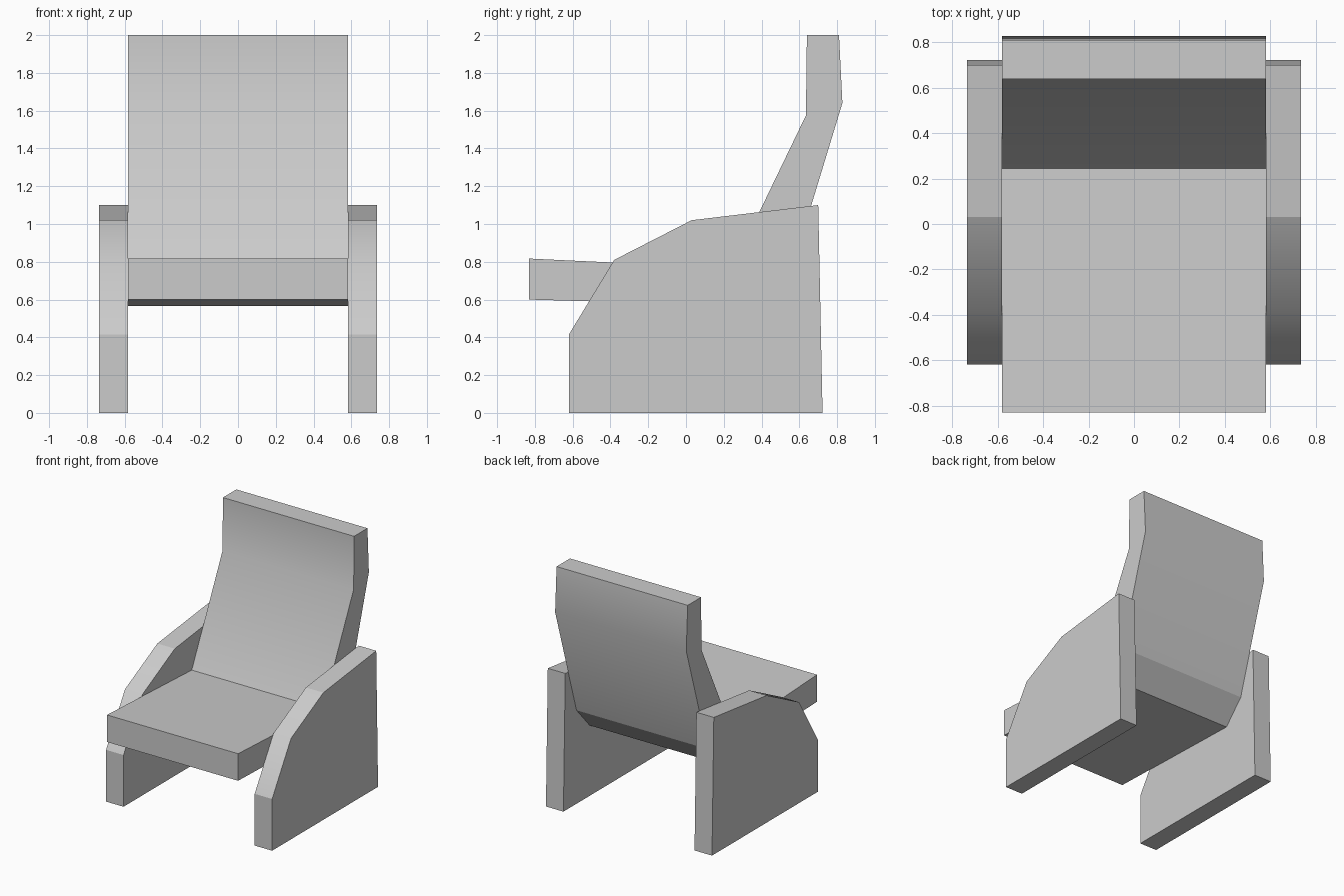
import bpy
import bmesh

cube = bpy.data.objects.get("Cube")
if cube:
    bpy.data.objects.remove(cube, do_unlink=True)

# One plain grey for the whole chair
GREY = (0.6, 0.6, 0.6, 1.0)
mat = bpy.data.materials.new("plain_grey")
mat.use_nodes = True
mat.diffuse_color = GREY
mat.node_tree.nodes["Principled BSDF"].inputs["Base Color"].default_value = GREY


def slab(name, profile, x0, x1, soft):
    """Extrude a side (y, z) profile from x0 to x1; corners in 'soft' shade smoothly."""
    bm = bmesh.new()
    near = [bm.verts.new((x0, y, z)) for y, z in profile]
    far = [bm.verts.new((x1, y, z)) for y, z in profile]
    bm.faces.new(near)
    bm.faces.new(far[::-1])
    n = len(profile)
    for i in range(n):
        j = (i + 1) % n
        bm.faces.new((near[i], far[i], far[j], near[j]))
    bmesh.ops.recalc_face_normals(bm, faces=bm.faces)
    for face in bm.faces:
        face.smooth = True
    for edge in bm.edges:
        edge.smooth = False
    for i in soft:
        bm.edges.get((near[i], far[i])).smooth = True
    mesh = bpy.data.meshes.new(name)
    bm.to_mesh(mesh)
    bm.free()
    mesh.materials.append(mat)
    obj = bpy.data.objects.new(name, mesh)
    bpy.context.collection.objects.link(obj)
    return obj


INNER, OUTER = 0.582, 0.737

# Seat and backrest: one bent cushion
cushion = [
    (-0.83, 0.60), (0.39, 0.565), (0.557, 0.75),   # underside and rear chamfer
    (0.828, 1.64), (0.81, 2.0),                    # back
    (0.64, 2.0), (0.635, 1.575),                   # top and headrest front
    (0.245, 0.766), (-0.83, 0.817),                # seat crease and front edge
]
slab("seat_and_backrest", cushion, -INNER, INNER, soft=(3, 6))

# Solid side panels that serve as legs and armrests
panel = [
    (-0.62, 0.0), (0.723, 0.0), (0.70, 1.10),
    (0.03, 1.02), (-0.38, 0.81), (-0.62, 0.415),
]
for name, side in (("left_side_panel", 1), ("right_side_panel", -1)):
    slab(name, panel, side * INNER, side * OUTER, soft=(4,))
